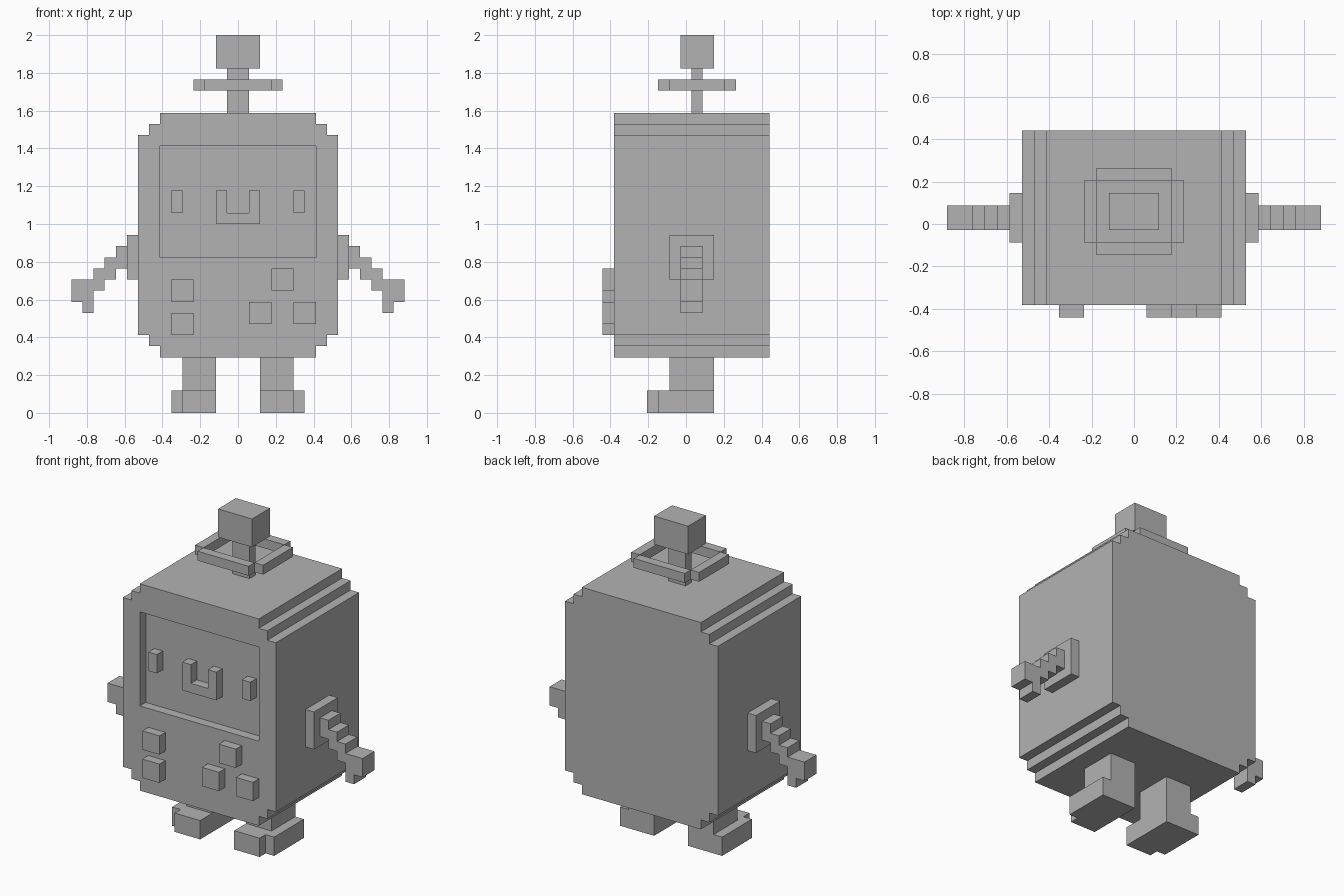
import bpy
import bmesh

U = 1 / 17  # one block of the grid

cube = bpy.data.objects.get("Cube")
if cube:
    bpy.data.objects.remove(cube, do_unlink=True)

grey = bpy.data.materials.new("plain_grey")
grey.use_nodes = True
colour = (0.45, 0.45, 0.45, 1)
grey.diffuse_color = colour
grey.node_tree.nodes["Principled BSDF"].inputs["Base Color"].default_value = colour


def prism(name, outline, low, high, axis="y", flip=1):
    """Extrude an outline (x, z along y, or x, y along z), in blocks."""
    bm = bmesh.new()

    def point(a, b, c):
        p = (a * flip, c, b) if axis == "y" else (a * flip, b, c)
        return bm.verts.new([v * U for v in p])

    face = bm.faces.new([point(a, b, low) for a, b in outline])
    moved = bmesh.ops.extrude_face_region(bm, geom=[face])["geom"]
    step = (high - low) * U
    offset = (0, step, 0) if axis == "y" else (0, 0, step)
    bmesh.ops.translate(bm, vec=offset,
                        verts=[v for v in moved if isinstance(v, bmesh.types.BMVert)])
    bmesh.ops.recalc_face_normals(bm, faces=bm.faces)
    mesh = bpy.data.meshes.new(name)
    bm.to_mesh(mesh)
    bm.free()
    mesh.materials.append(grey)
    obj = bpy.data.objects.new(name, mesh)
    bpy.context.collection.objects.link(obj)
    return obj


def block(name, x0, x1, y0, y1, z0, z1, flip=1):
    return prism(name, [(x0, z0), (x1, z0), (x1, z1), (x0, z1)], y0, y1, flip=flip)


# Body with stepped corners
FRONT, BACK = -6.5, 7.5
half = [(7, 5), (7, 6), (8, 6), (8, 7), (9, 7), (9, 25), (8, 25), (8, 26), (7, 26), (7, 27)]
body = prism("body", half + [(-x, z) for x, z in reversed(half)], FRONT, BACK)

# Sunken screen
cutter = block("screen_cutter", -7, 7, FRONT - 2, FRONT + 1, 14, 24)
cutter.hide_render = True
cut = body.modifiers.new("screen", "BOOLEAN")
cut.operation = "DIFFERENCE"
cut.solver = "EXACT"
cut.object = cutter
bpy.context.view_layer.objects.active = body
bpy.ops.object.modifier_apply(modifier=cut.name)
bpy.data.objects.remove(cutter, do_unlink=True)

# Mouth, level with the front of the body
prism("mouth", [(-2, 17), (2, 17), (2, 20), (1, 20), (1, 18), (-1, 18), (-1, 20), (-2, 20)],
      FRONT, FRONT + 1)

# Buttons
for i, (x, z) in enumerate([(-6, 10), (-6, 7), (3, 11), (1, 8), (5, 8)]):
    block(f"button_{i + 1}", x, x + 2, FRONT - 1, FRONT, z, z + 2)

# Mirrored parts: eyes, arms and legs
arm = [(10, 13), (11, 13), (11, 12), (12, 12), (12, 11), (13, 11), (13, 9), (14, 9), (14, 10),
       (15, 10), (15, 12), (13, 12), (13, 13), (12, 13), (12, 14), (11, 14), (11, 15), (10, 15)]
foot = [(2, -3.5), (5, -3.5), (5, -2.5), (6, -2.5), (6, 2.5), (2, 2.5)]
for side, s in (("left", 1), ("right", -1)):
    block(f"{side}_eye", 5, 6, FRONT, FRONT + 1, 18, 20, s)
    block(f"{side}_shoulder", 9, 10, -1.5, 2.5, 12, 16, s)
    prism(f"{side}_arm", arm, -0.5, 1.5, flip=s)
    block(f"{side}_leg", 2, 5, -1.5, 2.5, 2, 5, s)
    prism(f"{side}_foot", foot, 0, 2, axis="z", flip=s)
    # Side bar of the antenna ring
    block(f"{side}_ring_bar", 3, 4, -1.5, 3.5, 29, 30, s)

# Antenna
block("front_ring_bar", -3, 3, -2.5, -1.5, 29, 30)
block("back_ring_bar", -3, 3, 3.5, 4.5, 29, 30)
block("antenna_stem", -1, 1, 0.5, 1.5, 27, 31)
block("antenna_tip", -2, 2, -0.5, 2.5, 31, 34)
